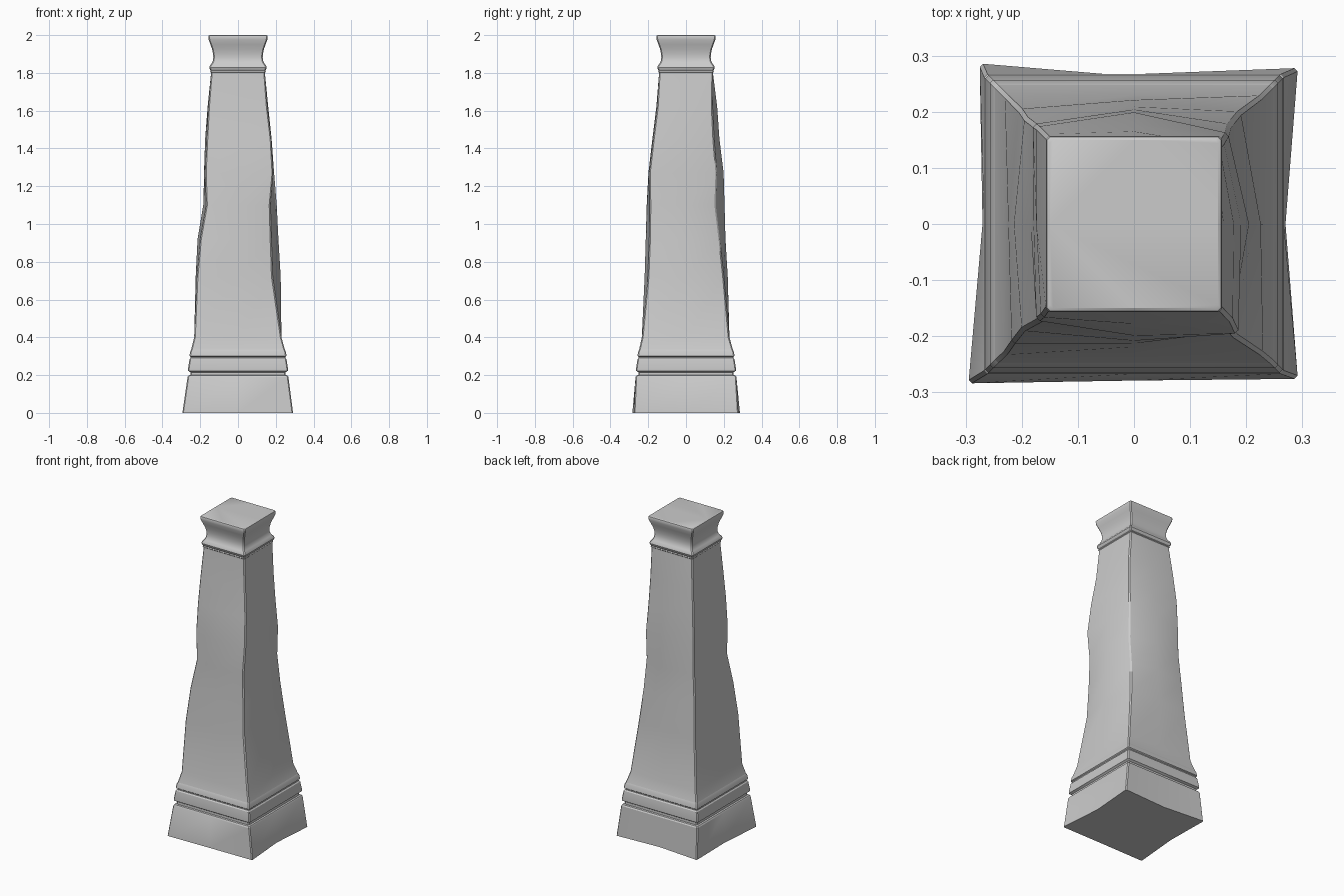
import bpy, bmesh
from mathutils import Vector

if "Cube" in bpy.data.objects:
    bpy.data.objects.remove(bpy.data.objects["Cube"])

CH = 0.006  # small chamfer on each vertical corner


def ring(z, corners, mids):
    """12 points: each corner is chamfered in two, with a mid point per side.
    corners: FL, FR, BR, BL (x, y); mids: offsets of front, right, back, left."""
    c = [Vector((x, y, z)) for x, y in corners]
    m = [Vector((0, -mids[0], z)), Vector((mids[1], 0, z)),
         Vector((0, mids[2], z)), Vector((-mids[3], 0, z))]
    pts = []
    for i in range(4):
        before, after = m[i - 1], m[i]
        pts.append(c[i] + (before - c[i]).normalized() * CH)
        pts.append(c[i] + (after - c[i]).normalized() * CH)
        pts.append(m[i])
    return pts


def square(z, r):
    return ring(z, [(-r, -r), (r, -r), (r, r), (-r, r)], [r] * 4)


def loft(name, rings, bottom=False, top=False):
    bm = bmesh.new()
    rows = [[bm.verts.new(p) for p in r] for r in rings]
    n = len(rows[0])
    for a, b in zip(rows, rows[1:]):
        for i in range(n):
            j = (i + 1) % n
            bm.faces.new((a[i], a[j], b[j], b[i]))
    if bottom:
        bm.faces.new(rows[0][::-1])
    if top:
        bm.faces.new(rows[-1])
    me = bpy.data.meshes.new(name)
    bm.to_mesh(me)
    bm.free()
    ob = bpy.data.objects.new(name, me)
    bpy.context.collection.objects.link(ob)
    bpy.ops.object.select_all(action='DESELECT')
    ob.select_set(True)
    bpy.context.view_layer.objects.active = ob
    bpy.ops.object.shade_smooth_by_angle(angle=0.5)
    return ob


# Uneven flared plinth
loft("plinth", [
    ring(0, [(-.295, -.284), (.292, -.276), (.292, .278), (-.275, .286)],
         [.279, .27, .263, .27]),
    square(.19, .267), square(.198, .262), square(.2, .252)], bottom=True)

# Stepped moulding above the plinth
profile = [(.2, .252), (.215, .252), (.223, .264), (.232, .265), (.284, .257),
           (.291, .251), (.297, .251), (.302, .257), (.325, .253), (.336, .248)]
loft("lower_moulding", [square(z, r) for z, r in profile])

# Worn shaft: corners FL, FR, BR, BL then bulges front, right, back, left
levels = [
    (.40, [(-.232, -.233), (.230, -.233), (.229, .229), (-.230, .230)],
     [.234, .230, .230, .232]),
    (.72, [(-.218, -.213), (.183, -.202), (.190, .200), (-.205, .205)],
     [.219, .226, .221, .224]),
    (.92, [(-.200, -.190), (.176, -.194), (.172, .178), (-.195, .190)],
     [.213, .214, .209, .214]),
    (1.10, [(-.168, -.172), (.171, -.192), (.166, .156), (-.182, .180)],
     [.208, .205, .204, .184]),
    (1.27, [(-.174, -.172), (.186, -.195), (.168, .162), (-.180, .178)],
     [.199, .191, .199, .179]),
    (1.45, [(-.166, -.166), (.176, -.174), (.160, .148), (-.174, .174)],
     [.178, .178, .177, .174]),
    (1.62, [(-.157, -.153), (.156, -.153), (.153, .140), (-.160, .160)],
     [.157, .160, .165, .161]),
]
loft("shaft", [square(.336, .248)] + [ring(*l) for l in levels]
     + [square(1.795, .143)])

# Capital: bead, hollow neck and flared top
profile = [(1.795, .143), (1.802, .143), (1.806, .147), (1.812, .144),
           (1.818, .149), (1.828, .152), (1.838, .149), (1.848, .141),
           (1.862, .134), (1.88, .131), (1.90, .132), (1.925, .137),
           (1.95, .146), (1.975, .155), (1.99, .157), (1.997, .155),
           (2.0, .150)]
loft("capital", [square(z, r) for z, r in profile], top=True)
